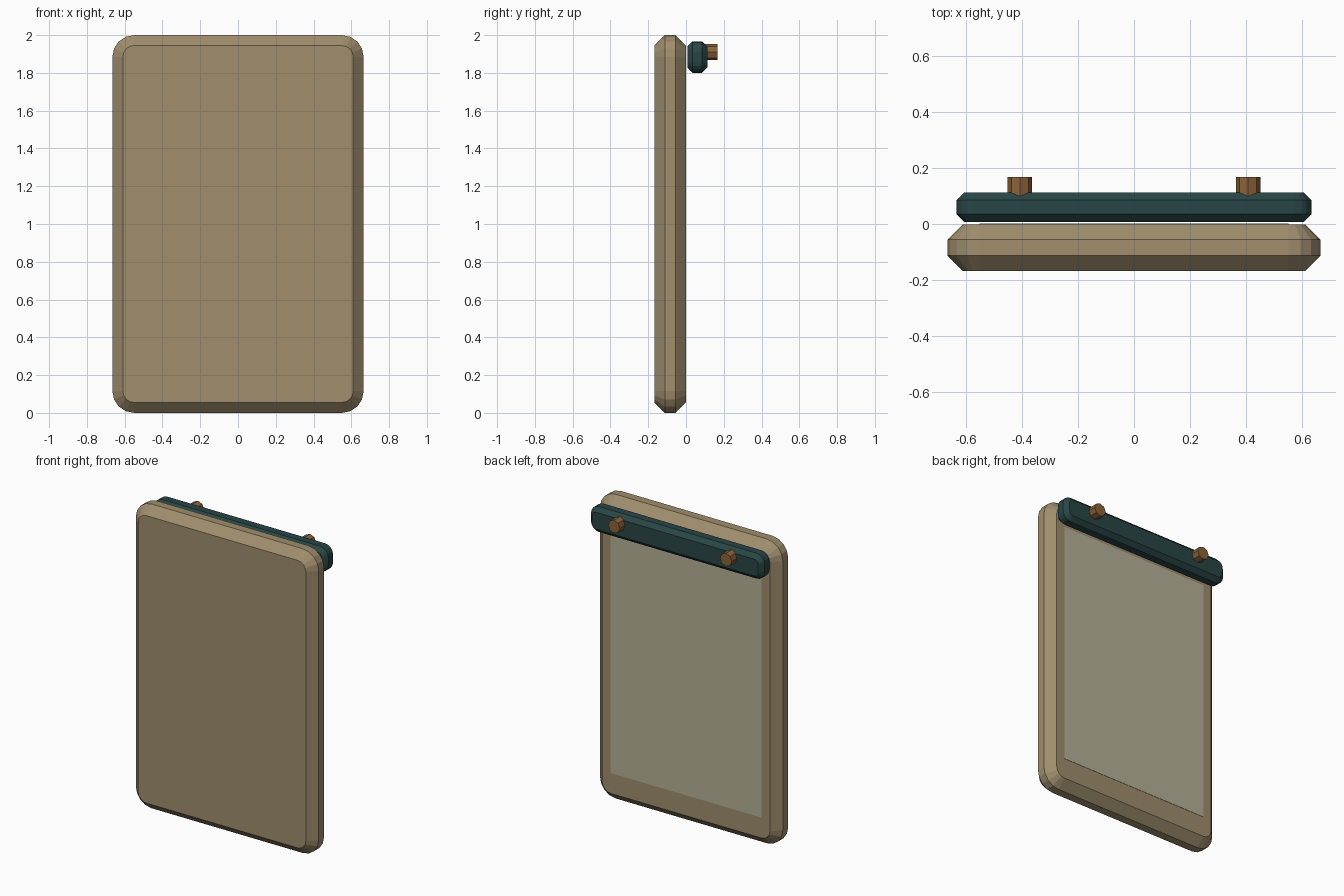
import bpy, bmesh, math

if "Cube" in bpy.data.objects:
    bpy.data.objects.remove(bpy.data.objects["Cube"])


def material(name, rgb):
    m = bpy.data.materials.new(name)
    m.diffuse_color = (*rgb, 1)
    m.use_nodes = True
    m.node_tree.nodes["Principled BSDF"].inputs["Base Color"].default_value = m.diffuse_color
    return m


def finish(bm, name, mat):
    bmesh.ops.recalc_face_normals(bm, faces=bm.faces)
    me = bpy.data.meshes.new(name)
    bm.to_mesh(me)
    bm.free()
    me.materials.append(mat)
    ob = bpy.data.objects.new(name, me)
    bpy.context.collection.objects.link(ob)
    return ob


def rounded_slab(name, half_x, z0, z1, y0, y1, radius, chamfer, mat, steps=4):
    """Rounded rectangle facing y, with chamfered front and back rims."""
    bm = bmesh.new()
    rings = []
    cx, cz, half_z = half_x - radius, (z0 + z1) / 2, (z1 - z0) / 2 - radius
    for y, inset in ((y0, chamfer), (y0 + chamfer, 0), (y1 - chamfer, 0), (y1, chamfer)):
        ring = []
        for corner, (sx, sz) in enumerate(((1, 1), (-1, 1), (-1, -1), (1, -1))):
            for i in range(steps + 1):
                a = math.pi / 2 * (corner + i / steps)
                r = radius - inset
                ring.append(bm.verts.new((sx * cx + r * math.cos(a), y,
                                          cz + sz * half_z + r * math.sin(a))))
        rings.append(ring)
    n = len(rings[0])
    for a, b in zip(rings, rings[1:]):
        for i in range(n):
            j = (i + 1) % n
            bm.faces.new((a[i], a[j], b[j], b[i]))
    bm.faces.new(rings[0])
    bm.faces.new(rings[-1])
    return finish(bm, name, mat)


tan = material("tan_board", (0.35, 0.27, 0.155))
teal = material("dark_teal", (0.022, 0.06, 0.06))
brass = material("brass", (0.26, 0.125, 0.04))
cream = material("cream_paper", (0.47, 0.44, 0.31))

# Board and the clamp bar across its top
rounded_slab("board", 0.665, 0, 2, -0.167, -0.001, 0.115, 0.055, tan)
rounded_slab("clamp_bar", 0.632, 1.80, 1.967, 0.007, 0.113, 0.058, 0.028, teal)

# Paper sheet, almost flush with the board and tucked under the bar
bm = bmesh.new()
bmesh.ops.create_cube(bm, size=1)
for v in bm.verts:
    v.co = (v.co.x * 1.1, -0.003 + v.co.y * 0.008, 1.0 + v.co.z * 1.62)
finish(bm, "paper_sheet", cream)

# Pair of round studs on the bar
for side, x in (("left", -0.407), ("right", 0.407)):
    bm = bmesh.new()
    bmesh.ops.create_cone(bm, cap_ends=True, segments=8, radius1=0.043,
                          radius2=0.043, depth=0.067)
    stud = finish(bm, "stud_" + side, brass)
    stud.rotation_euler.x = math.pi / 2
    stud.location = (x, 0.1335, 1.91)
